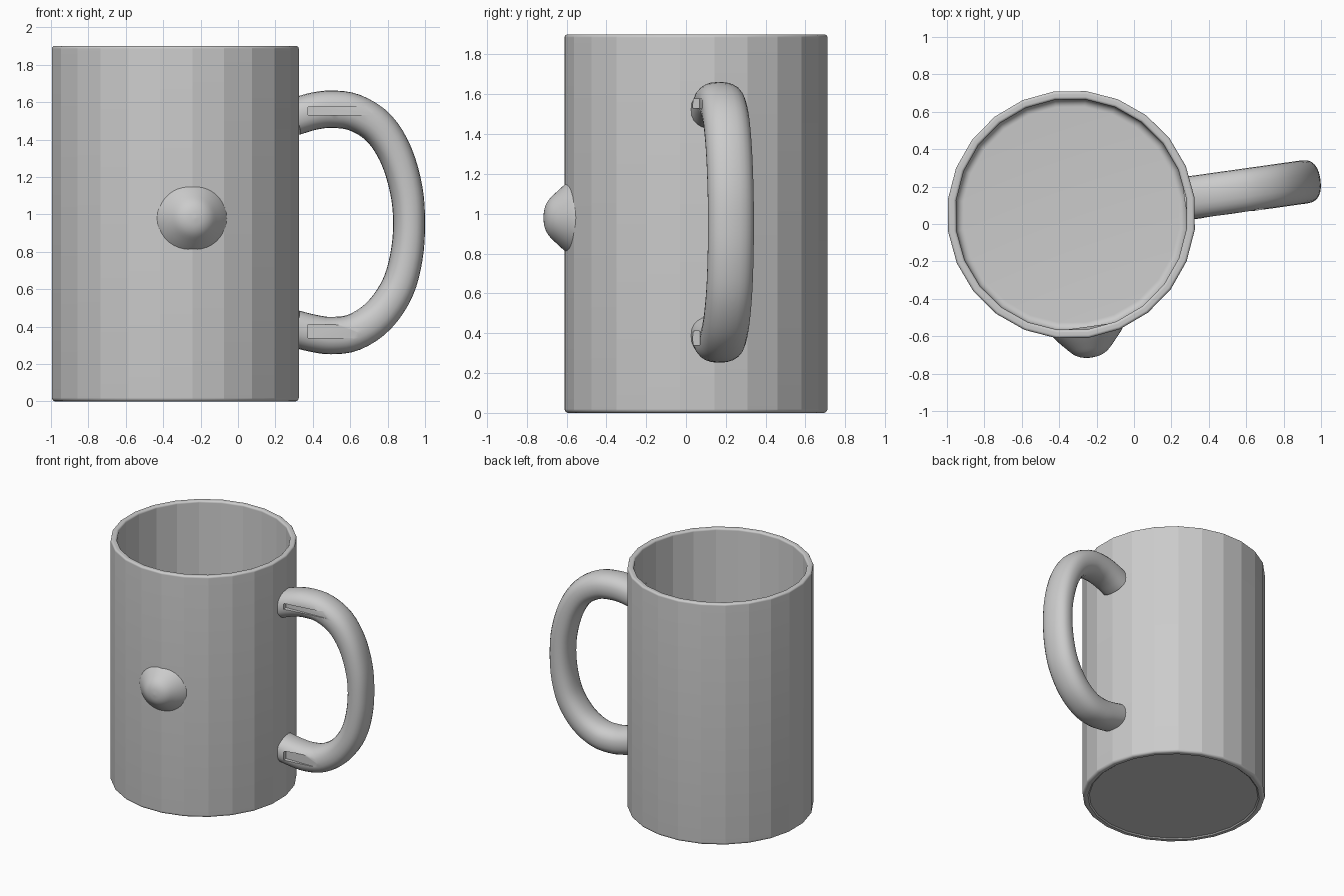
import bpy, bmesh
from math import sin, cos, pi, radians, copysign
from mathutils import Matrix, Vector

cube = bpy.data.objects.get("Cube")
if cube:
    bpy.data.objects.remove(cube, do_unlink=True)

grey = bpy.data.materials.new("plain_grey")
grey.use_nodes = True
colour = (0.6, 0.6, 0.6, 1)
grey.diffuse_color = colour
grey.node_tree.nodes["Principled BSDF"].inputs["Base Color"].default_value = colour

# The whole mug is turned slightly about its own axis
BASE = Matrix.Translation((-0.335, 0.05, 0)) @ Matrix.Rotation(radians(8), 4, 'Z')


def finish(name, bm, matrix):
    bmesh.ops.recalc_face_normals(bm, faces=bm.faces)
    mesh = bpy.data.meshes.new(name)
    bm.to_mesh(mesh)
    bm.free()
    mesh.materials.append(grey)
    ob = bpy.data.objects.new(name, mesh)
    bpy.context.collection.objects.link(ob)
    ob.matrix_world = matrix
    return ob


def loft(name, rings, matrix):
    """Skin a closed body through equal rings and cap both ends."""
    bm = bmesh.new()
    loops = [[bm.verts.new(p) for p in ring] for ring in rings]
    n = len(loops[0])
    for a, b in zip(loops, loops[1:]):
        for i in range(n):
            j = (i + 1) % n
            bm.faces.new((a[i], a[j], b[j], b[i]))
    bm.faces.new(loops[0])
    bm.faces.new(loops[-1])
    return finish(name, bm, matrix)


def lathe(name, profile, sides, matrix):
    turns = [2 * pi * i / sides for i in range(sides)]
    return loft(name, [[(r * cos(t), r * sin(t), z) for t in turns] for r, z in profile], matrix)


def arc(r, z, size, start, end, steps=8):
    angles = [radians(start + (end - start) * i / steps) for i in range(steps + 1)]
    return [(r + size * cos(a), z + size * sin(a)) for a in angles]


def spline(points, steps):
    """Smooth curve through the points."""
    pts = [Vector(p) for p in points]
    pts = [2 * pts[0] - pts[1]] + pts + [2 * pts[-1] - pts[-2]]
    out = []
    for a, b, c, d in zip(pts, pts[1:], pts[2:], pts[3:]):
        for i in range(steps):
            t = i / steps
            out.append(0.5 * (2 * b + (c - a) * t + (2 * a - 5 * b + 4 * c - d) * t**2
                              + (3 * b - a - 3 * c + d) * t**3))
    return out + [pts[-2]]


def smooth(ob, angle):
    bpy.ops.object.select_all(action='DESELECT')
    ob.select_set(True)
    bpy.context.view_layer.objects.active = ob
    bpy.ops.object.shade_smooth_by_angle(angle=radians(angle))


# Cup: faceted wall, rounded lip and foot, hollow inside
wall = [(0.615, 0.008), (0.625, 0)]
wall += arc(0.645, 0.02, 0.02, -90, 0)
wall += arc(0.65, 1.885, 0.015, 0, 90)
wall += arc(0.635, 1.885, 0.015, 90, 180)
wall += arc(0.58, 0.1, 0.04, 0, -90)
cup = lathe("cup", wall, 24, BASE)
smooth(cup, 14)

# Front button: shallow flared dome
dome = spline([(0.2, -0.055), (0.19, -0.027), (0.17, 0), (0.13, 0.045),
               (0.09, 0.085), (0.05, 0.105), (0.004, 0.112)], 3)
button = lathe("front_button", dome, 40,
               BASE @ Matrix.Translation((0, -0.66, 0.98)) @ Matrix.Rotation(pi / 2, 4, 'X'))
smooth(button, 40)

# Handle: rounded section swept along a loop
path = spline([(0.64, 1.52), (0.74, 1.55), (0.84, 1.562), (0.965, 1.545), (1.095, 1.465),
               (1.19, 1.32), (1.247, 1.13), (1.262, 0.95), (1.247, 0.77), (1.197, 0.6),
               (1.095, 0.455), (0.965, 0.37), (0.84, 0.352), (0.74, 0.365), (0.64, 0.39)], 4)
rings = []
for i, p in enumerate(path):
    along = (path[min(i + 1, len(path) - 1)] - path[max(i - 1, 0)]).normalized()
    side = Vector((-along.y, along.x))
    thick = 0.083 + 0.017 * abs(along.x)
    ring = []
    for k in range(24):
        c, s = cos(2 * pi * k / 24), sin(2 * pi * k / 24)
        q = p + side * thick * copysign(abs(c) ** 0.85, c)
        ring.append((q.x, 0.116 * copysign(abs(s) ** 0.85, s), q.y))
    rings.append(ring)
handle = loft("handle", rings, BASE)

# Small wedge notches on the front side of both handle ends
for low, high, tip in ((1.53, 1.575, 1.1), (0.34, 0.41, 0.98)):
    wedge = [(0.7, -0.08), (0.7, -0.2), (tip, -0.2), (tip, -0.118)]
    cutter = loft("notch_cutter", [[(x, y, z) for x, y in wedge] for z in (low, high)], BASE)
    cutter.hide_render = True
    cut = handle.modifiers.new("notch", 'BOOLEAN')
    cut.operation = 'DIFFERENCE'
    cut.solver = 'EXACT'
    cut.object = cutter
    bpy.context.view_layer.objects.active = handle
    bpy.ops.object.modifier_apply(modifier=cut.name)
    bpy.data.objects.remove(cutter, do_unlink=True)
smooth(handle, 30)
